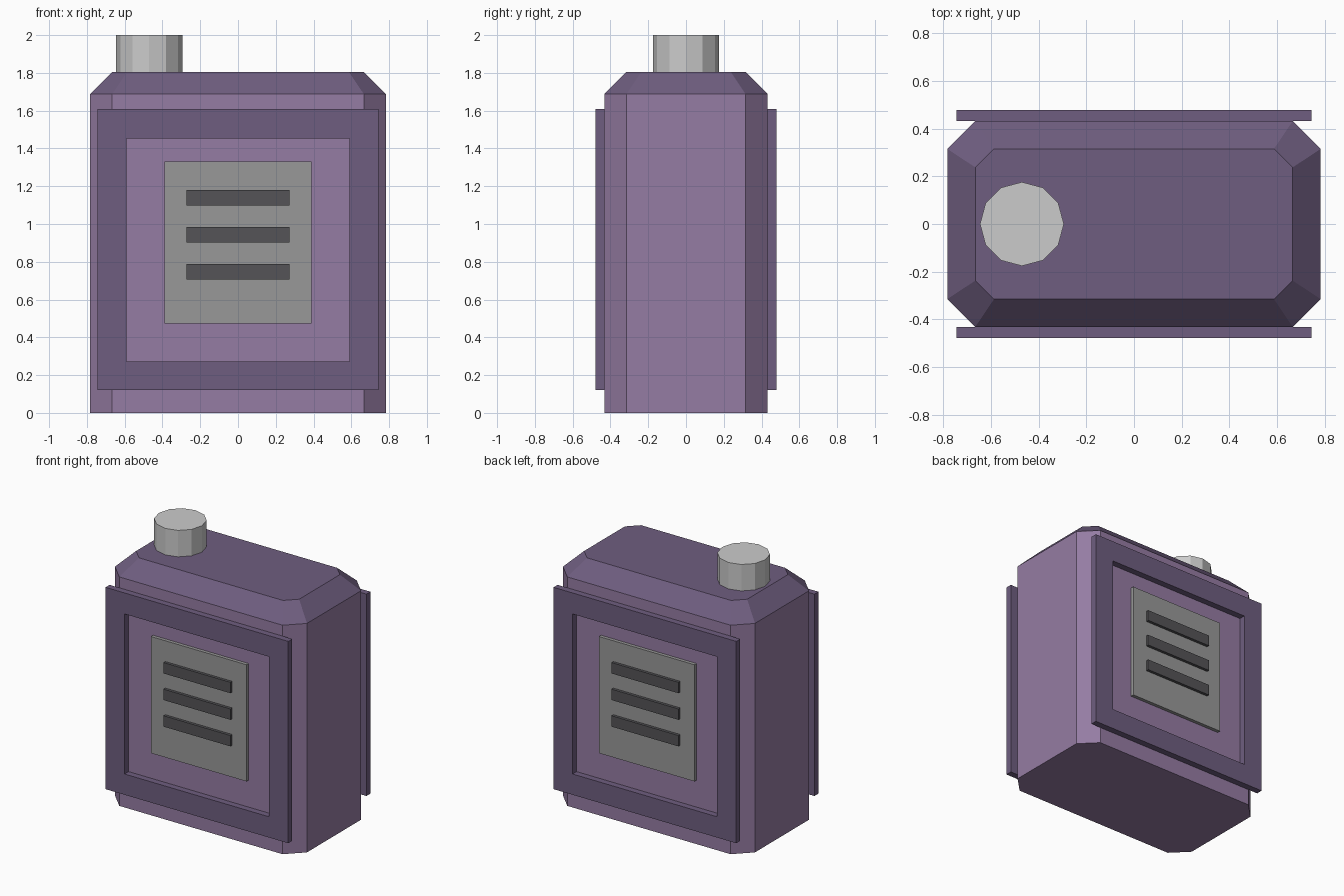
import bpy, bmesh
from math import pi
from mathutils import Matrix

if "Cube" in bpy.data.objects:
    bpy.data.objects.remove(bpy.data.objects["Cube"])


def material(name, rgb):
    m = bpy.data.materials.new(name)
    m.diffuse_color = (*rgb, 1)
    m.use_nodes = True
    m.node_tree.nodes["Principled BSDF"].inputs["Base Color"].default_value = m.diffuse_color
    return m


PURPLE = material("purple", (0.302, 0.202, 0.367))
DARK = material("dark_purple", (0.158, 0.111, 0.214))
GREY = material("grey", (0.318, 0.318, 0.318))
BLACK = material("dark_grey", (0.090, 0.088, 0.095))


def loft(name, rings, mats, closed=False):
    """Join matching rings of points; cap the ends or loop back to the start."""
    bm = bmesh.new()
    loops = [[bm.verts.new(p) for p in r] for r in rings]
    n = len(loops[0])
    pairs = list(zip(loops, loops[1:]))
    if closed:
        pairs.append((loops[-1], loops[0]))
    for k, (a, b) in enumerate(pairs):
        for i in range(n):
            j = (i + 1) % n
            f = bm.faces.new((a[i], a[j], b[j], b[i]))
            f.material_index = min(k, len(mats) - 1)
    if not closed:
        bm.faces.new(loops[0][::-1])
        bm.faces.new(loops[-1]).material_index = len(mats) - 1
    bmesh.ops.recalc_face_normals(bm, faces=bm.faces)
    me = bpy.data.meshes.new(name)
    bm.to_mesh(me)
    bm.free()
    for m in mats:
        me.materials.append(m)
    ob = bpy.data.objects.new(name, me)
    bpy.context.collection.objects.link(ob)
    return ob


def octagon(x, y, c, z):
    return [(x, c - y, z), (x, y - c, z), (x - c, y, z), (c - x, y, z),
            (-x, y - c, z), (-x, c - y, z), (c - x, -y, z), (x - c, -y, z)]


def rect(x, z0, z1, y):
    return [(-x, y, z0), (x, y, z0), (x, y, z1), (-x, y, z1)]


def slab(name, x, z0, z1, y0, y1, mat):
    return loft(name, [rect(x, z0, z1, -y0), rect(x, z0, z1, -y1)], [mat])


# Chamfered body with darker bevelled top
loft("body", [octagon(0.783, 0.432, 0.117, 0), octagon(0.783, 0.432, 0.117, 1.688),
              octagon(0.665, 0.315, 0.078, 1.805)], [PURPLE, DARK])

# Front and back: raised frame, plate and three slats
for side, turn in (("front", 0), ("back", pi)):
    outer, inner = (0.745, 0.12, 1.608), (0.59, 0.273, 1.453)
    parts = [loft(side + "_frame", [rect(*outer, -0.432), rect(*outer, -0.479),
                                    rect(*inner, -0.479), rect(*inner, -0.432)],
                  [DARK], closed=True),
             slab(side + "_plate", 0.39, 0.472, 1.332, 0.43, 0.457, GREY)]
    for i in range(3):
        z = 0.707 + 0.196 * i
        parts.append(slab(f"{side}_slat_{i + 1}", 0.273, z, z + 0.08, 0.45, 0.478, BLACK))
    for p in parts:
        p.data.transform(Matrix.Rotation(turn, 4, 'Z'))

# Twelve-sided cap on top
bpy.ops.mesh.primitive_cylinder_add(vertices=12, radius=0.176, depth=0.2,
                                    location=(-0.47, 0, 1.9))
bpy.context.object.name = "cap"
